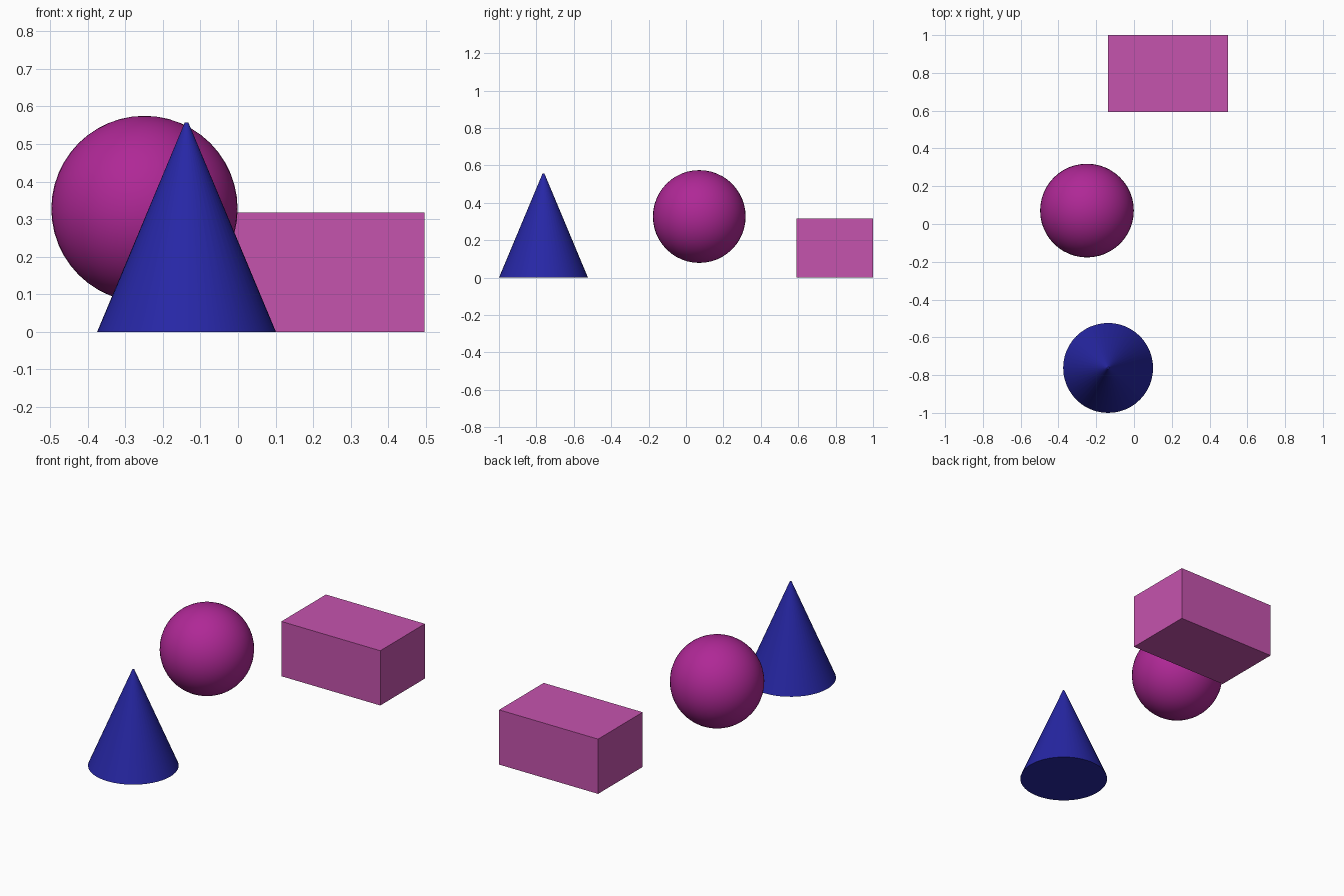
import bpy
import math

if "Cube" in bpy.data.objects:
    bpy.data.objects.remove(bpy.data.objects["Cube"])


def finish(name, color, smooth=True):
    """Name the active object, colour it and set its shading."""
    obj = bpy.context.object
    obj.name = name
    mat = bpy.data.materials.new(name + "_material")
    mat.diffuse_color = (*color, 1.0)
    mat.use_nodes = True
    mat.node_tree.nodes["Principled BSDF"].inputs["Base Color"].default_value = mat.diffuse_color
    obj.data.materials.append(mat)
    if smooth:
        bpy.ops.object.shade_smooth_by_angle(angle=math.radians(35))
    return obj


# Cone standing at the front, with a slightly blunted tip
CONE_H = 0.557
bpy.ops.mesh.primitive_cone_add(vertices=48, radius1=0.238, radius2=0.005,
                                depth=CONE_H,
                                location=(-0.137, -0.762, CONE_H / 2))
finish("cone", (0.02, 0.02, 0.38))

# Sphere floating in the middle
bpy.ops.mesh.primitive_uv_sphere_add(segments=48, ring_count=24, radius=0.248,
                                     location=(-0.249, 0.071, 0.327))
finish("sphere", (0.43, 0.021, 0.305))

# Flat-faced box at the back
BOX_SIZE = (0.634, 0.408, 0.317)
bpy.ops.mesh.primitive_cube_add(size=1, location=(0.18, 0.796, BOX_SIZE[2] / 2))
bpy.context.object.scale = BOX_SIZE
bpy.ops.object.transform_apply(location=False, rotation=False, scale=True)
finish("box", (0.56, 0.087, 0.42), smooth=False)
